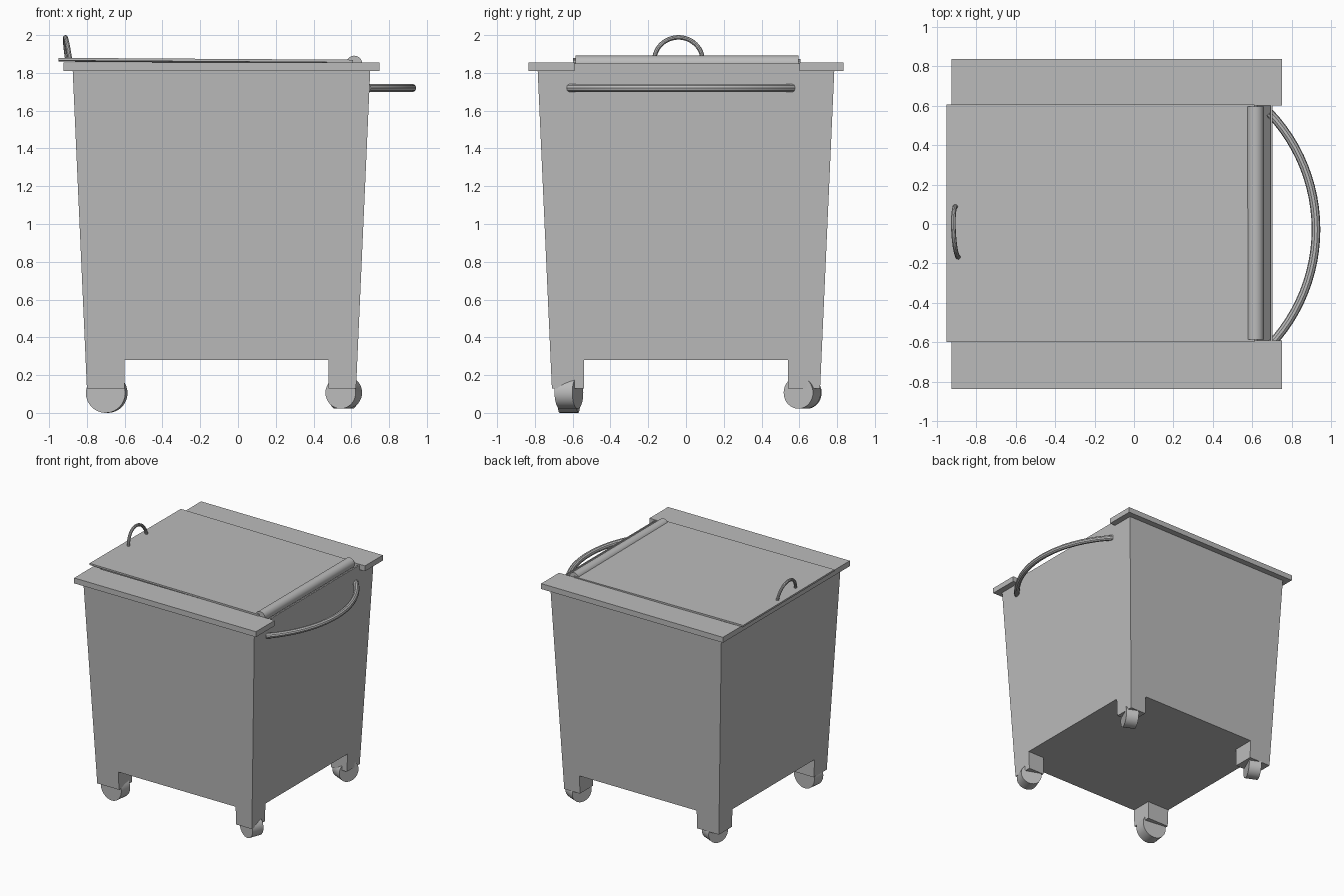
import bpy, bmesh, math
from mathutils import Vector, Euler

cube = bpy.data.objects.get("Cube")
if cube:
    bpy.data.objects.remove(cube, do_unlink=True)

GREY = (0.5, 0.5, 0.5, 1)
mat = bpy.data.materials.new("plain grey")
mat.use_nodes = True
mat.diffuse_color = GREY
mat.node_tree.nodes["Principled BSDF"].inputs["Base Color"].default_value = GREY


def finish(name, bm):
    bmesh.ops.recalc_face_normals(bm, faces=bm.faces)
    mesh = bpy.data.meshes.new(name)
    bm.to_mesh(mesh)
    bm.free()
    mesh.materials.append(mat)
    obj = bpy.data.objects.new(name, mesh)
    bpy.context.collection.objects.link(obj)
    return obj


def block(name, low, z0, high, z1, open_top=False):
    """Tapered box between two (x0, x1, y0, y1) rectangles."""
    bm = bmesh.new()
    rings = []
    for (x0, x1, y0, y1), z in ((low, z0), (high, z1)):
        rings.append([bm.verts.new((x, y, z)) for x, y in
                      ((x0, y0), (x1, y0), (x1, y1), (x0, y1))])
    a, b = rings
    bm.faces.new(a)
    if not open_top:
        bm.faces.new(b)
    for i in range(4):
        j = (i + 1) % 4
        bm.faces.new((a[i], a[j], b[j], b[i]))
    return finish(name, bm)


def smooth(obj):
    bpy.ops.object.select_all(action='DESELECT')
    obj.select_set(True)
    bpy.context.view_layer.objects.active = obj
    bpy.ops.object.shade_smooth_by_angle(angle=math.radians(35))


def cylinder(name, centre, radius, length, direction, sides=32):
    bm = bmesh.new()
    bmesh.ops.create_cone(bm, cap_ends=True, segments=sides, radius1=radius,
                          radius2=radius, depth=length)
    obj = finish(name, bm)
    obj.location = centre
    obj.rotation_euler = Vector(direction).to_track_quat('Z', 'Y').to_euler()
    smooth(obj)


def tube(name, points, radius):
    """Round bar swept along a path, turned into a mesh."""
    curve = bpy.data.curves.new(name, 'CURVE')
    curve.dimensions = '3D'
    curve.bevel_depth = radius
    curve.bevel_resolution = 3
    curve.use_fill_caps = True
    spline = curve.splines.new('POLY')
    spline.points.add(len(points) - 1)
    for p, co in zip(spline.points, points):
        p.co = (*co, 1)
    curve.materials.append(mat)
    obj = bpy.data.objects.new(name, curve)
    bpy.context.collection.objects.link(obj)
    bpy.ops.object.select_all(action='DESELECT')
    obj.select_set(True)
    bpy.context.view_layer.objects.active = obj
    bpy.ops.object.convert(target='MESH')
    smooth(bpy.context.view_layer.objects.active)


def outline(z):
    """Outer rectangle of the tapered bin at a height."""
    t = 0.075 * (z - 0.13) / 1.68
    return (-0.80 - t, 0.625 + t, -0.71 - t, 0.71 + t)


# Hollow tapered bin
FLOOR, TOP, FOOT = 0.28, 1.85, 0.13
body = block("bin_body", outline(FLOOR), FLOOR, outline(TOP), TOP, open_top=True)
wall = body.modifiers.new("wall", 'SOLIDIFY')
wall.thickness = 0.015
wall.offset = -1

# Corner legs that continue the taper
def leg_rect(z, sx, sy):
    x0, x1, y0, y1 = outline(z)
    xs = (x0, -0.60) if sx < 0 else (0.48, x1)
    ys = (y0, -0.54) if sy < 0 else (0.54, y1)
    return xs + ys

for sx, side in ((-1, "right"), (1, "left")):
    for sy, end in ((-1, "front"), (1, "back")):
        block(f"{end}_{side}_leg", leg_rect(FOOT, sx, sy), FOOT,
              leg_rect(FLOOR, sx, sy), FLOOR)

# Caster wheels, each swivelled differently
for name, x, y, radius, angle in (
        ("front_right_wheel", -0.695, -0.62, 0.105, 83),
        ("front_left_wheel", 0.56, -0.62, 0.085, 70),
        ("back_left_wheel", 0.56, 0.615, 0.085, -24),
        ("back_right_wheel", -0.70, 0.62, 0.085, -24)):
    a = math.radians(angle)
    cylinder(name, (x, y, radius + (0.003 if radius > 0.1 else 0.022)), radius, 0.10,
             (math.cos(a), math.sin(a), 0))
    if radius > 0.1:
        bpy.data.objects[name].location.z = radius

# Rim: two wide side ledges and a thin bar under the lid edge
for name, rect in (("front_rim", (-0.925, 0.75, -0.835, -0.59)),
                   ("back_rim", (-0.925, 0.75, 0.60, 0.835)),
                   ("side_rim", (-0.925, -0.86, -0.59, 0.60))):
    block(name, rect, 1.81, rect, 1.855)

# Slightly tilted thin lid
lid_rect = (-0.95, 0.61, -0.597, 0.605)
lid = block("lid", lid_rect, 0, lid_rect, 0.014)
for v in lid.data.vertices:
    v.co.z += 1.8575 - 0.0065 * (v.co.x + 0.17) - 0.005 * v.co.y

# Hinge roller
cylinder("hinge_roller", (0.615, 0.005, 1.848), 0.043, 1.18, (0, 1, 0))

# Bowed push bar
STEPS = 24
half, bow = 0.59, 0.235
R = (half * half + bow * bow) / (2 * bow)
sweep = math.asin(half / R)
points = []
for i in range(STEPS + 1):
    a = sweep * (2 * i / STEPS - 1)
    points.append((0.922 - R + R * math.cos(a), -0.027 + R * math.sin(a), 1.72))
tube("push_bar", points, 0.022)

# Small lid handle, leaning outward
points = []
for i in range(STEPS + 1):
    a = math.pi * i / STEPS
    points.append((-0.896 - 0.018 * math.sin(a) - 0.007 * math.cos(a),
                   -0.04 + 0.128 * math.cos(a), 1.865 + 0.123 * math.sin(a)))
tube("lid_handle", points, 0.012)
